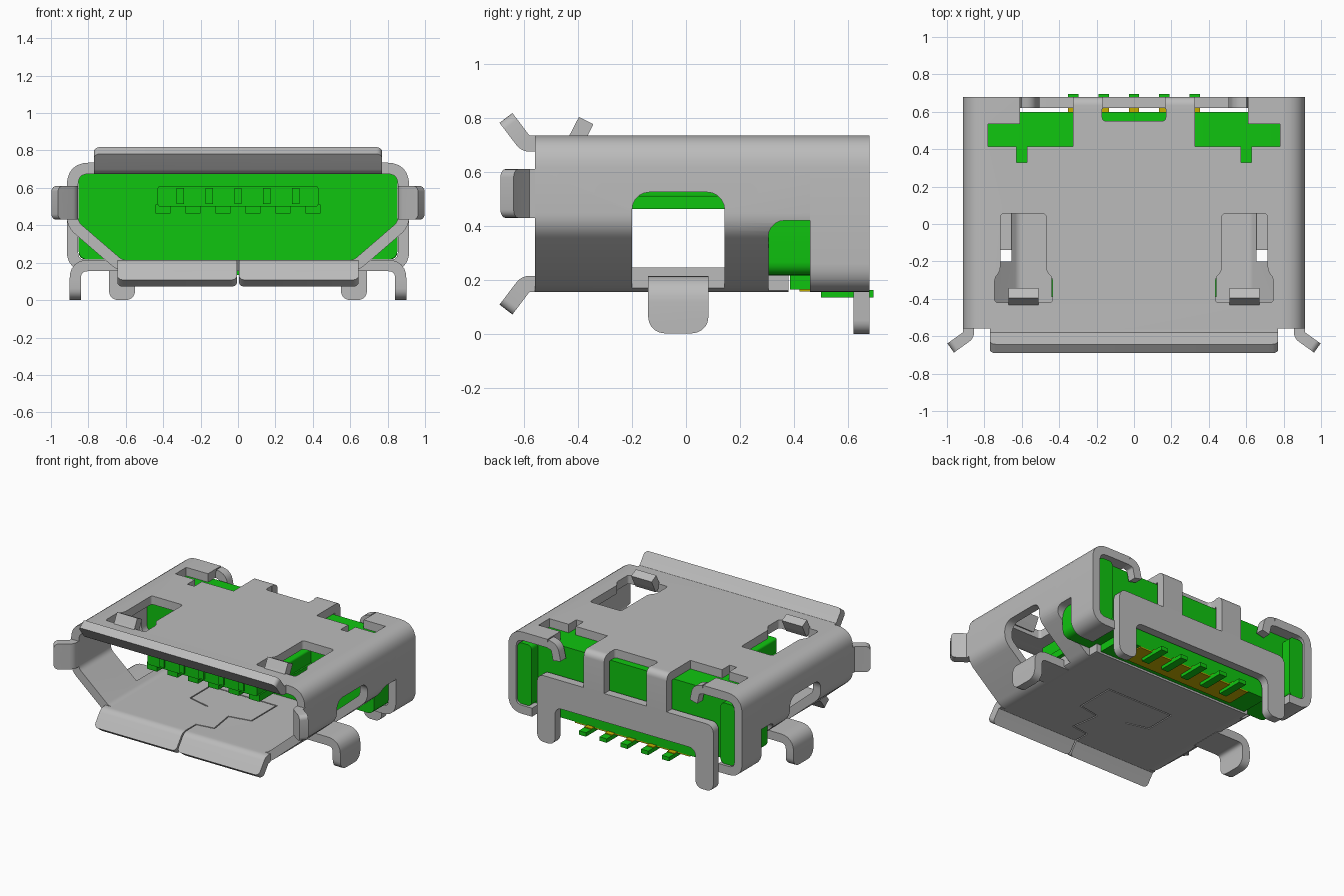
import bpy, bmesh, math
from mathutils import Vector

cube = bpy.data.objects.get("Cube")
if cube:
    bpy.data.objects.remove(cube, do_unlink=True)


def material(name, rgb):
    m = bpy.data.materials.new(name)
    m.use_nodes = True
    m.diffuse_color = (*rgb, 1)
    m.node_tree.nodes["Principled BSDF"].inputs["Base Color"].default_value = (*rgb, 1)
    return m


STEEL = material("grey steel", (0.5, 0.5, 0.5))
GREEN = material("green plastic", (0.005, 0.56, 0.005))
GOLD = material("gold contact", (0.55, 0.42, 0.0))
T = 0.06  # sheet thickness


def place(axis, u, v, w):
    return {"x": (w, u, v), "y": (u, w, v), "z": (u, v, w)}[axis]


def finish(name, bm, mat):
    bmesh.ops.recalc_face_normals(bm, faces=bm.faces)
    mesh = bpy.data.meshes.new(name)
    bm.to_mesh(mesh)
    bm.free()
    ob = bpy.data.objects.new(name, mesh)
    bpy.context.collection.objects.link(ob)
    if mat:
        mesh.materials.append(mat)
    else:
        ob.hide_render = True
    return ob


def round_edges(bm, test, r):
    edges = [e for e in bm.edges if test(e)]
    bmesh.ops.bevel(bm, geom=edges, offset=r, segments=5, profile=0.5, affect="EDGES")


def along(e, i):
    d = e.verts[1].co - e.verts[0].co
    return abs(d[i]) > 0.99 * d.length


def box(name, mat, x, y, z, axis=None, r=0.0):
    bm = bmesh.new()
    bmesh.ops.create_cube(bm, size=1)
    for v in bm.verts:
        v.co = [a + (c + 0.5) * (b - a) for c, (a, b) in zip(v.co, (x, y, z))]
    if axis:
        round_edges(bm, lambda e: along(e, "xyz".index(axis)), r)
    return finish(name, bm, mat)


def prism(name, mat, pts, axis, a, b, r=0.0):
    """Flat outline pushed from a to b along an axis."""
    bm = bmesh.new()
    lo = [bm.verts.new(place(axis, u, v, a)) for u, v in pts]
    hi = [bm.verts.new(place(axis, u, v, b)) for u, v in pts]
    bm.faces.new(lo)
    bm.faces.new(hi)
    n = len(pts)
    for i in range(n):
        j = (i + 1) % n
        bm.faces.new((lo[i], lo[j], hi[j], hi[i]))
    if r:
        round_edges(bm, lambda e: along(e, "xyz".index(axis)), r)
    return finish(name, bm, mat)


def fillet(pts, r, closed):
    pts = [Vector(p) for p in pts]
    out, n = [], len(pts)
    for i, p in enumerate(pts):
        if not closed and i in (0, n - 1):
            out.append(p)
            continue
        a, b = pts[i - 1] - p, pts[(i + 1) % n] - p
        d = min(r / math.tan(a.angle(b) / 2), 0.49 * a.length, 0.49 * b.length)
        s, e = p + a.normalized() * d, p + b.normalized() * d
        for k in range(7):
            t = k / 6
            out.append(s * (1 - t) ** 2 + p * 2 * t * (1 - t) + e * t * t)
    return out


def ribbon(name, path, axis, a, b, r=0.09, closed=False, tip=0.0):
    """Bent sheet metal following a path; tip rounds the corners of its free end."""
    p = fillet(path, r, closed)
    n = len(p)
    bm = bmesh.new()
    rows = []
    for i in range(n):
        d0 = (p[i] - p[i - 1]) if closed or i else p[1] - p[0]
        d1 = (p[(i + 1) % n] - p[i]) if closed or i < n - 1 else d0
        d0, d1 = d0.normalized(), d1.normalized()
        m = (d0 + d1).normalized()
        off = Vector((-m.y, m.x)) * (T / 2) / max(m.dot(d1), 0.3)
        rows.append([bm.verts.new(place(axis, *q, w))
                     for q, w in ((p[i] + off, a), (p[i] - off, a), (p[i] - off, b), (p[i] + off, b))])
    for i in range(n if closed else n - 1):
        s, e = rows[i], rows[(i + 1) % n]
        for k in range(4):
            bm.faces.new((s[k], s[(k + 1) % 4], e[(k + 1) % 4], e[k]))
    if not closed:
        bm.faces.new(rows[0])
        bm.faces.new(rows[-1])
        if tip:
            end = rows[-1]
            ends = [{end[0], end[1]}, {end[2], end[3]}]
            round_edges(bm, lambda e: set(e.verts) in ends, tip)
    return finish(name, bm, STEEL)


def cut(ob, cutters):
    bpy.context.view_layer.objects.active = ob
    for c in cutters:
        mod = ob.modifiers.new("cut", "BOOLEAN")
        mod.operation, mod.solver, mod.object = "DIFFERENCE", "EXACT", c
        bpy.ops.object.modifier_apply(modifier=mod.name)
    for c in cutters:
        bpy.data.objects.remove(c, do_unlink=True)


def span(s, a, b):
    return tuple(sorted((s * a, s * b)))


# Shell: tapered front sleeve and square rear sleeve
front = ribbon("front_shell", [(0.63, 0.185), (0.885, 0.405), (0.885, 0.705),
                               (-0.885, 0.705), (-0.885, 0.405), (-0.63, 0.185)],
               "y", -0.56, 0.46, closed=True)
rear = ribbon("rear_shell", [(0.73, 0.185), (0.885, 0.185), (0.885, 0.705),
                             (-0.885, 0.705), (-0.885, 0.185), (-0.73, 0.185)],
              "y", 0.46, 0.68)

# Openings in the front sleeve
holes = [box("floor_end", None, (-0.7, 0.7), (0.38, 0.6), (0.1, 0.3))]
for s in (1, -1):
    holes.append(box("side_window", None, span(s, 0.655, 1.1), (-0.2, 0.143), (0.05, 0.525), "x", 0.065))
    holes.append(box("side_notch", None, span(s, 0.63, 1.1), (0.305, 0.56), (0.05, 0.42), "x", 0.06))
    outline = [(0.47, 0.055), (0.715, 0.055), (0.715, -0.25), (0.745, -0.29),
               (0.745, -0.42), (0.435, -0.42), (0.435, -0.29), (0.47, -0.25)]
    holes.append(prism("top_window", None, [(s * u, v) for u, v in outline], "z", 0.6, 0.85, 0.018))
    holes.append(box("top_slot", None, span(s, 0.573, 0.628), (0.33, 0.45), (0.6, 0.85)))
    holes.append(box("top_gap", None, span(s, 0.325, 0.78), (0.415, 0.5), (0.6, 0.85)))
# Interlocking seam in the floor
seam = [(0, -0.6), (0, -0.47), (0.13, -0.45), (0.1, -0.25), (0.26, -0.22),
        (0.26, 0.06), (-0.26, 0.06), (-0.26, -0.16), (-0.1, -0.2)]
for p, q in zip(seam, seam[1:]):
    p, q = Vector(p), Vector(q)
    d = (q - p).normalized() * 0.004
    n = Vector((-d.y, d.x))
    holes.append(prism("seam", None, [p - d + n, p - d - n, q + d - n, q + d + n], "z", 0.1, 0.25))
cut(front, holes)

# Openings in the rear sleeve
holes = [box("rear_notch", None, (-0.17, 0.17), (0.55, 0.8), (0.6, 0.85), "z", 0.02),
         box("rear_edge", None, (-0.4, 0.4), (0.615, 0.8), (0.6, 0.85))]
for s in (1, -1):
    holes.append(box("rear_gap", None, span(s, 0.325, 0.61), (0.4, 0.8), (0.6, 0.85)))
    holes.append(box("rear_side_gap", None, span(s, 0.6, 0.78), (0.4, 0.535), (0.6, 0.85)))
cut(rear, holes)

# Flared lips around the mouth
ribbon("top_lip", [(-0.56, 0.705), (-0.595, 0.705), (-0.667, 0.8)], "x", -0.77, 0.77, tip=0.03)
for s, side in ((1, "left"), (-1, "right")):
    ribbon(side + "_bottom_lip", [(-0.56, 0.185), (-0.595, 0.185), (-0.667, 0.09)],
           "x", *span(s, 0.005, 0.645), tip=0.03)
    ribbon(side + "_side_lip", [(s * 0.885, -0.56), (s * 0.885, -0.595), (s * 0.98, -0.663)],
           "z", 0.43, 0.61, tip=0.03)
    # Mounting legs and small bent tabs
    ribbon(side + "_side_leg", [(s * 0.62, 0.185), (s * 0.87, 0.185), (s * 0.87, 0.002)],
           "y", -0.14, 0.083, r=0.07, tip=0.06)
    ribbon(side + "_latch_tab", [(-0.418, 0.7), (-0.398, 0.735), (-0.37, 0.79)],
           "x", *span(s, 0.51, 0.67))
    ribbon(side + "_rear_curl", [(s * 0.61, 0.705), (s * 0.555, 0.69), (s * 0.535, 0.6)],
           "y", 0.62, 0.68, r=0.05)
    ribbon(side + "_rear_strap", [(0.615, 0.705), (0.65, 0.705), (0.65, 0.45)],
           "x", *span(s, 0.165, 0.325), r=0.05)

# Back bracket with two solder legs
half = [(0.55, 0.27), (0.55, 0), (0.69, 0), (0.69, 0.47)]
prism("back_bracket", STEEL, half + [(-u, v) for u, v in reversed(half)], "y", 0.62, 0.68, 0.05)

# Plastic housing
prism("housing_front", GREEN, [(0.625, 0.215), (0.853, 0.415), (0.853, 0.674),
                               (-0.853, 0.674), (-0.853, 0.415), (-0.625, 0.215)], "y", 0.2, 0.305)
box("housing_body", GREEN, (-0.853, 0.853), (0.305, 0.6), (0.216, 0.674), "y", 0.05)
box("housing_foot", GREEN, (-0.6, 0.6), (0.385, 0.6), (0.165, 0.3))
for s, side in ((1, "left"), (-1, "right")):
    box(side + "_housing_post", GREEN, span(s, 0.74, 0.85), (0.5, 0.67), (0.22, 0.65), "y", 0.03)

# Contact tongue with ribs on its underside
box("tongue", GREEN, (-0.43, 0.43), (-0.4, 0.25), (0.5, 0.61), "y", 0.015)
for i in range(6):
    x = (i - 2.5) * 0.16
    box("tongue_rib", GREEN, (x - 0.04, x + 0.04), (-0.39, 0.25), (0.462, 0.51))

# Contacts and solder pins
box("contact_plate", GOLD, (-0.45, 0.45), (0.42, 0.6), (0.157, 0.166))
for i in range(-2, 3):
    x = i * 0.1625
    box("contact_bump", GREEN, (i * 0.155 - 0.02, i * 0.155 + 0.02), (-0.412, -0.2), (0.515, 0.6))
    box("solder_pin", GREEN, (x - 0.028, x + 0.028), (0.5, 0.695), (0.135, 0.163))
    box("pin_plating", GOLD, (x - 0.028, x + 0.028), (0.6, 0.635), (0.163, 0.168))

# Smooth bends, sharp cut edges
for ob in bpy.context.scene.objects:
    ob.select_set(ob.type == "MESH")
bpy.context.view_layer.objects.active = front
bpy.ops.object.shade_smooth_by_angle(angle=math.radians(30))
